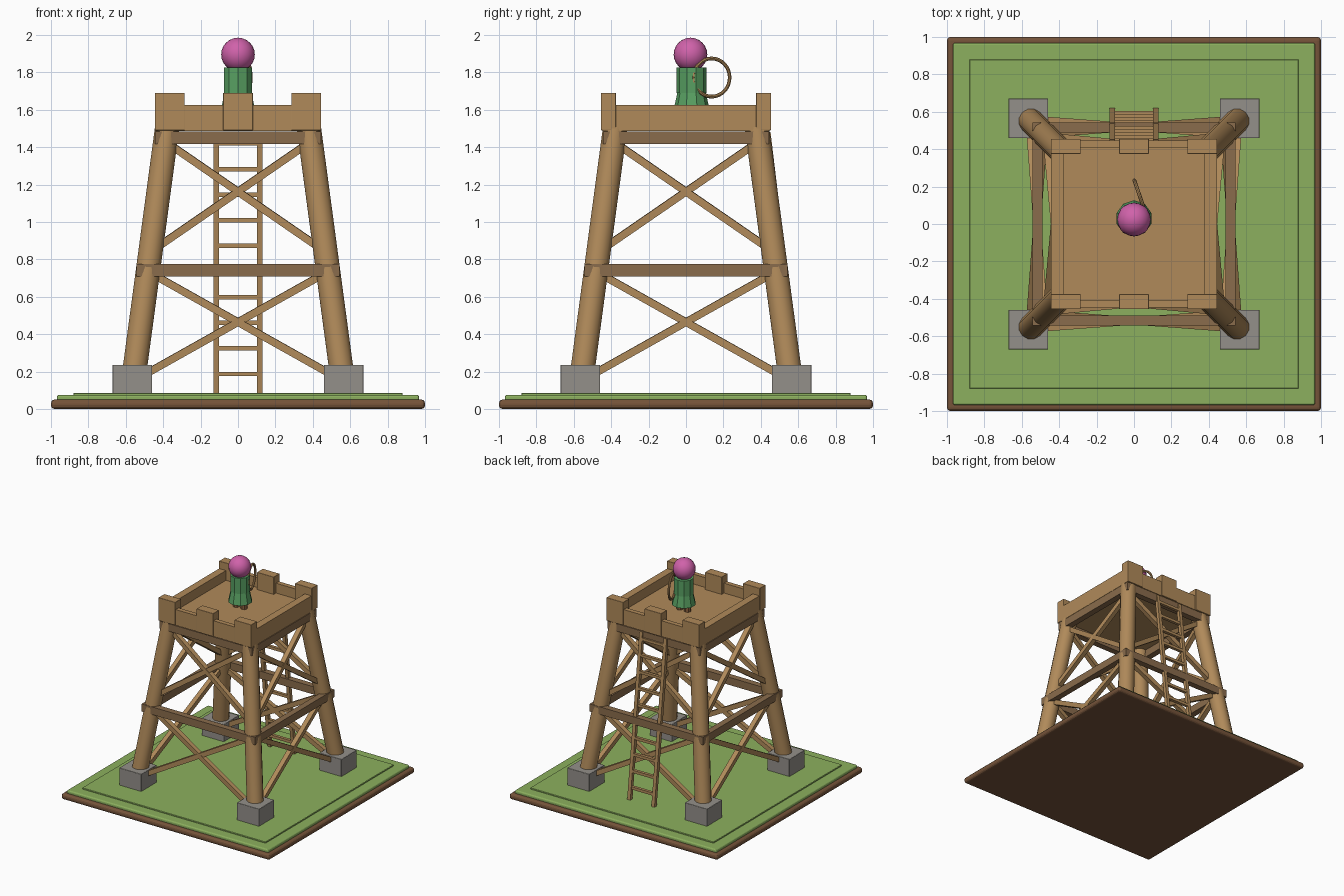
import bpy, math
from mathutils import Vector, Matrix

cube = bpy.data.objects.get("Cube")
if cube:
    bpy.data.objects.remove(cube, do_unlink=True)


def material(name, r, g, b):
    lin = [(c / 255 / 12.92) if c < 11 else ((c / 255 + 0.055) / 1.055) ** 2.4 for c in (r, g, b)] + [1.0]
    m = bpy.data.materials.new(name)
    m.use_nodes = True
    m.diffuse_color = lin
    m.node_tree.nodes["Principled BSDF"].inputs["Base Color"].default_value = lin
    return m


WOOD = material("light_wood", 176, 138, 90)
DARK = material("dark_wood", 138, 108, 76)
SOIL = material("soil_brown", 118, 84, 58)
GRASS = material("grass_green", 140, 176, 94)
STONE = material("stone_grey", 148, 144, 138)
CLOTH = material("cloth_green", 88, 160, 98)
PINK = material("head_pink", 208, 98, 170)
BOOT = material("boot_brown", 140, 98, 62)


def finish(name, mat, smooth=False):
    ob = bpy.context.object
    ob.name = name
    ob.data.materials.append(mat)
    if smooth:
        bpy.ops.object.shade_smooth_by_angle(angle=math.radians(40))
    return ob


def box(name, lo, hi, mat, bevel=0):
    """Axis-aligned box between two corners."""
    lo, hi = Vector(lo), Vector(hi)
    bpy.ops.mesh.primitive_cube_add(size=1)
    ob = finish(name, mat)
    ob.data.transform(Matrix.Translation((lo + hi) / 2) @ Matrix.Diagonal((hi - lo).to_4d()))
    if bevel:
        mod = ob.modifiers.new("soft_edge", 'BEVEL')
        mod.width = bevel
        mod.segments = 3
    return ob


def pole(name, a, b, r1, mat, sides=12, r2=None, smooth=True):
    """Round pole or cone from a to b."""
    a, b = Vector(a), Vector(b)
    d = b - a
    bpy.ops.mesh.primitive_cone_add(vertices=sides, radius1=r1, radius2=r1 if r2 is None else r2,
                                    depth=d.length, location=(a + b) / 2,
                                    rotation=d.to_track_quat('Z', 'Y').to_euler())
    return finish(name, mat, smooth)


def plank(name, a, b, width, mat):
    """Square-section timber from a to b."""
    a, b = Vector(a), Vector(b)
    d = b - a
    bpy.ops.mesh.primitive_cube_add(size=1)
    ob = finish(name, mat)
    ob.data.transform(Matrix.Diagonal((width, width, d.length, 1)))
    ob.matrix_world = Matrix.Translation((a + b) / 2) @ d.to_track_quat('Z', 'Y').to_matrix().to_4x4()
    return ob


def spread(z):
    """Distance of the leg axis from the centre planes at height z."""
    return 0.549 - 0.134 * (z - 0.235)


# Ground slabs
box("soil_base", (-1, -1, 0), (1, 1, 0.05), SOIL, 0.02)
box("grass_slab", (-0.968, -0.968, 0.03), (0.968, 0.968, 0.075), GRASS, 0.012)
box("grass_inner", (-0.88, -0.88, 0.06), (0.88, 0.88, 0.086), GRASS, 0.004)

# Footings and slanted legs
for sx in (-1, 1):
    for sy in (-1, 1):
        cx, cy = sx * 0.565, sy * 0.565
        box("footing", (cx - 0.106, cy - 0.106, 0.06), (cx + 0.106, cy + 0.106, 0.235), STONE, 0.004)
        s0, s1 = spread(0.12), spread(1.5)
        pole("leg", (sx * s0, sy * s0, 0.12), (sx * s1, sy * s1, 1.5), 0.067, WOOD)

# Horizontal beams and crossed braces on each of the four sides
for i in range(4):
    turn = Matrix.Rotation(i * math.pi / 2, 4, 'Z')
    for z, off in ((0.742, 0.517), (1.45, 0.417)):
        h = off + 0.027
        beam = box("cross_beam", (-h, -off - 0.027, z - 0.033), (h, -off + 0.027, z + 0.033), DARK)
        beam.matrix_world = turn
    for z0, z1 in ((0.15, 0.735), (0.84, 1.43)):
        for side in (-1, 1):
            a = Vector((-side * spread(z0), -spread(z0), z0))
            b = Vector((side * spread(z1), -spread(z1), z1))
            plank("brace", turn @ a, turn @ b, 0.04, WOOD)

# Platform, parapet walls and raised blocks
box("deck", (-0.44, -0.44, 1.485), (0.44, 0.44, 1.54), WOOD)
for s in (-1, 1):
    xs = sorted((s * 0.378, s * 0.443))
    box("side_wall", (xs[0], -0.447, 1.49), (xs[1], 0.447, 1.625), WOOD)
    ys = sorted((s * 0.407, s * 0.447))
    box("end_wall", (-0.443, ys[0], 1.49), (0.443, ys[1], 1.625), WOOD)
    for x in (-0.365, 0, 0.365):
        box("parapet_block", (x - 0.08, s * 0.415 - 0.04, 1.49), (x + 0.08, s * 0.415 + 0.04, 1.69), WOOD, 0.003)


# Leaning ladder at the back
def lean(z):
    return 0.605 - 0.12 * (z - 0.08)


for x in (-0.116, 0.116):
    plank("ladder_rail", (x, lean(0.07), 0.07), (x, lean(1.48), 1.48), 0.03, WOOD)
for i in range(10):
    z = 0.187 + 0.137 * i
    box("ladder_rung", (-0.12, lean(z) - 0.013, z - 0.012), (0.12, lean(z) + 0.013, z + 0.012), WOOD)

# Lookout figure
Y = 0.03
for x in (-0.037, 0.037):
    pole("boot", (x, Y, 1.535), (x, Y, 1.62), 0.028, BOOT, 8)
pole("skirt", (0, Y, 1.595), (0, Y, 1.72), 0.097, CLOTH, 10, 0.07, False)
pole("torso", (0, Y, 1.69), (0, Y, 1.825), 0.08, CLOTH, 10, smooth=False)
bpy.ops.mesh.primitive_uv_sphere_add(segments=20, ring_count=12, radius=0.09, location=(0, 0.024, 1.895))
finish("head", PINK, True)

# Ring-shaped bow held at the figure's side
bpy.ops.mesh.primitive_torus_add(major_segments=32, minor_segments=8, major_radius=0.102, minor_radius=0.01,
                                 location=(0.035, 0.137, 1.772),
                                 rotation=(math.pi / 2, 0, math.radians(109)))
finish("bow_ring", WOOD, True)
